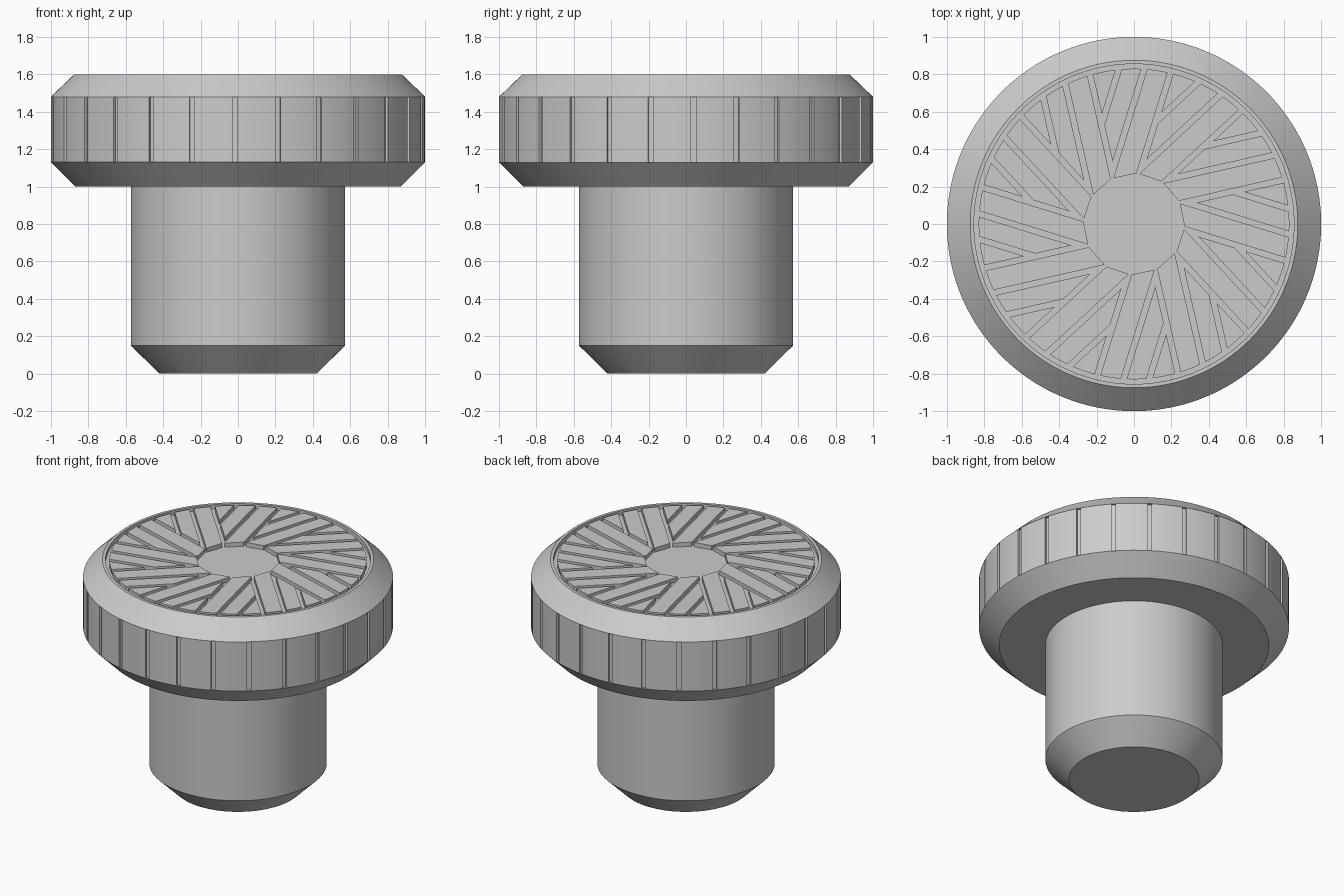
import bpy, bmesh, math
from mathutils import Vector, Matrix

if "Cube" in bpy.data.objects:
    bpy.data.objects.remove(bpy.data.objects["Cube"])

TAU = 2 * math.pi
N_GRIP, N_SWIRL = 27, 12
FLOOR, TOP = 1.57, 1.6


def finish(bm, name):
    bmesh.ops.recalc_face_normals(bm, faces=bm.faces)
    mesh = bpy.data.meshes.new(name)
    bm.to_mesh(mesh)
    bm.free()
    ob = bpy.data.objects.new(name, mesh)
    bpy.context.collection.objects.link(ob)
    bpy.ops.object.select_all(action='DESELECT')
    ob.select_set(True)
    bpy.context.view_layer.objects.active = ob
    bpy.ops.object.shade_smooth_by_angle(angle=math.radians(25))
    return ob


def lathe(name, profile, segs):
    bm = bmesh.new()
    vs = [bm.verts.new((r, 0, z)) for r, z in profile]
    es = [bm.edges.new(p) for p in zip(vs, vs[1:])]
    bmesh.ops.spin(bm, geom=vs + es, cent=(0, 0, 0), axis=(0, 0, 1),
                   angle=TAU, steps=segs, use_duplicate=False)
    bmesh.ops.remove_doubles(bm, verts=bm.verts, dist=1e-5)
    return finish(bm, name)


def prism(bm, poly, z0, z1):
    lo = [bm.verts.new((p[0], p[1], z0)) for p in poly]
    hi = [bm.verts.new((p[0], p[1], z1)) for p in poly]
    bm.faces.new(lo[::-1])
    bm.faces.new(hi)
    n = len(poly)
    for i in range(n):
        j = (i + 1) % n
        bm.faces.new((lo[i], lo[j], hi[j], hi[i]))


def clip(poly, point, normal):
    """Keep the part of a convex outline on the normal's side of a line."""
    out = []
    for a, b in zip(poly, poly[1:] + poly[:1]):
        da, db = (a - point).dot(normal), (b - point).dot(normal)
        if da >= 0:
            out.append(a)
        if da * db < 0:
            out.append(a.lerp(b, da / (da - db)))
    return out


def polar(r, a):
    return Vector((r * math.cos(a), r * math.sin(a)))


# Stem and head, with a sunken band around the side and a sunken top
lathe("knob_body", [(0, 0), (.42, 0), (.572, .15), (.572, 1), (.87, 1),
                    (1, 1.13), (.985, 1.13), (.985, 1.48), (1, 1.48),
                    (.875, TOP), (.855, TOP), (.855, FLOOR), (0, FLOOR)], 270)

# Grip panels around the side, leaving narrow grooves between them
bm = bmesh.new()
step = TAU / N_GRIP
half_gap = .014
for k in range(N_GRIP):
    a0 = math.radians(2.4) + k * step + half_gap
    a1 = a0 + step - 2 * half_gap
    arc = [a0 + (a1 - a0) * i / 10 for i in range(11)]
    poly = [polar(1, a) for a in arc] + [polar(.975, a) for a in arc[::-1]]
    prism(bm, poly, 1.13, 1.48)
finish(bm, "grip_panels")

# Swirl of raised pads on the top: one long, one middle, one short per sector
disc = [polar(.83, TAU * i / 180) for i in range(180)]
d = polar(1, math.radians(72.8))           # direction of the long pad
right = Vector((d.y, -d.x))
left_pt, right_pt = Vector((-.11, .245)), Vector((.013, .27))
turn = Matrix.Rotation(-TAU / N_SWIRL, 2)
next_pt, next_left = turn @ left_pt, turn @ -right   # neighbour's left edge
gap, width = .03, .1

long_pad = clip(clip(disc, left_pt, right), right_pt, -right)
chord = right_pt - left_pt
long_pad = clip(long_pad, left_pt, Vector((-chord.y, chord.x)))

wedge = clip(disc, right_pt + right * gap, right)
wedge = clip(wedge, next_pt + next_left * gap, next_left)
wedge = clip(wedge, Vector((0, 0)), d)
middle_pad = clip(wedge, next_pt + next_left * (gap + width), -next_left)
short_pad = clip(wedge, next_pt + next_left * (2 * gap + width), next_left)

bm = bmesh.new()
for k in range(N_SWIRL):
    rot = Matrix.Rotation(TAU * k / N_SWIRL, 2)
    for pad in (long_pad, middle_pad, short_pad):
        prism(bm, [rot @ p for p in pad], FLOOR - .01, TOP)
finish(bm, "top_swirl_pads")
